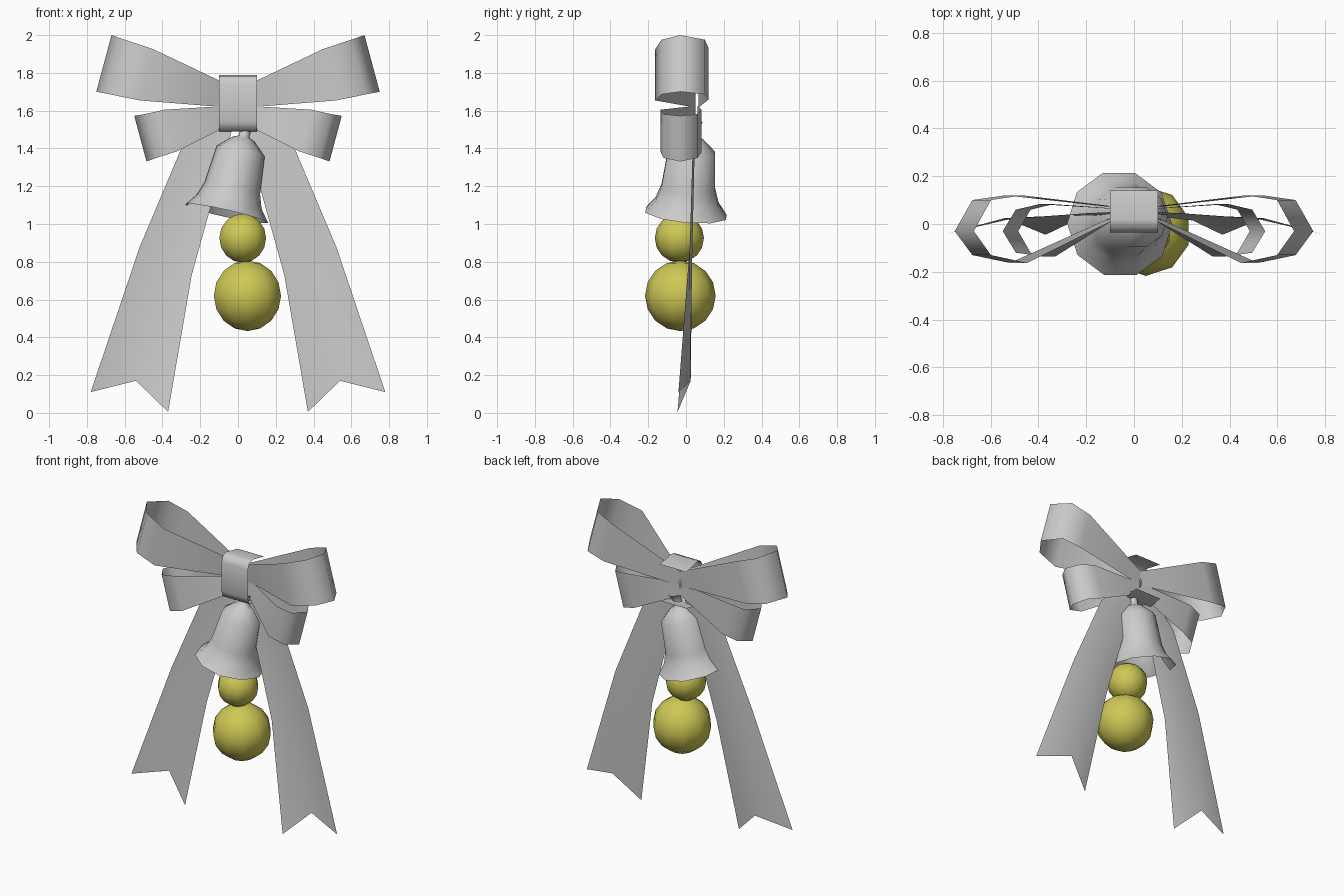
import bpy, bmesh, math
from mathutils import Vector

cube = bpy.data.objects.get("Cube")
if cube:
    bpy.data.objects.remove(cube, do_unlink=True)


def material(name, rgb):
    m = bpy.data.materials.new(name)
    m.use_nodes = True
    m.diffuse_color = (*rgb, 1)
    m.node_tree.nodes["Principled BSDF"].inputs["Base Color"].default_value = (*rgb, 1)
    return m


SILVER = material("silver_grey", (0.6, 0.6, 0.6))
GOLD = material("yellow_gold", (0.62, 0.58, 0.09))


def finish(name, bm, mat, smooth=True):
    mesh = bpy.data.meshes.new(name)
    bm.to_mesh(mesh)
    bm.free()
    mesh.materials.append(mat)
    for p in mesh.polygons:
        p.use_smooth = smooth
    ob = bpy.data.objects.new(name, mesh)
    bpy.context.collection.objects.link(ob)
    return ob


def sheet(name, rows, closed=False, smooth=True):
    """Join rows of points into one open sheet of quads."""
    bm = bmesh.new()
    grid = [[bm.verts.new(p) for p in row] for row in rows]
    for a, b in zip(grid, grid[1:]):
        n = len(a)
        for i in range(n if closed else n - 1):
            j = (i + 1) % n
            bm.faces.new((a[i], a[j], b[j], b[i]))
    bmesh.ops.recalc_face_normals(bm, faces=bm.faces)
    return finish(name, bm, SILVER, smooth)


# Bow loops: path of (distance from knot, depth, half width), tilted by an angle
def loop(name, side, z, angle, path):
    u = Vector((math.cos(angle), 0, math.sin(angle)))
    w = Vector((-math.sin(angle), 0, math.cos(angle)))
    rows = []
    for d, y, h in path:
        row = [Vector((0, y, z)) + u * d + w * k for k in (-h, h)]
        rows.append([(p.x * side, p.y, p.z) for p in row])
    sheet(name, rows)


UPPER = [(0, 0.065, 0.05), (0.12, 0.075, 0.07), (0.52, 0.12, 0.14), (0.66, 0.1, 0.15),
         (0.735, -0.03, 0.155), (0.66, -0.13, 0.15), (0.5, -0.163, 0.14),
         (0.12, 0.01, 0.07), (0, 0.05, 0.05)]
LOWER = [(0, 0.06, 0.04), (0.1, 0.065, 0.06), (0.38, 0.083, 0.115), (0.48, 0.06, 0.12),
         (0.535, -0.03, 0.125), (0.48, -0.12, 0.12), (0.37, -0.135, 0.115),
         (0.1, 0.02, 0.06), (0, 0.05, 0.04)]

# Tails: outer edge, middle and inner edge as (x, y, z), with a notched end
TAIL = [[(0.09, 0.05, 1.6), (0.06, 0.05, 1.57), (0.02, 0.05, 1.54)],
        [(0.3, 0.035, 1.4), (0.2, 0.045, 1.36), (0.07, 0.035, 1.36)],
        [(0.52, 0.02, 0.88), (0.38, 0.032, 0.8), (0.245, 0.015, 0.73)],
        [(0.78, -0.04, 0.11), (0.54, 0.025, 0.17), (0.37, -0.045, 0.005)]]

for side, word in ((1, "left"), (-1, "right")):
    loop(f"upper_loop_{word}", side, 1.66, math.radians(15), UPPER)
    loop(f"lower_loop_{word}", side, 1.59, math.radians(-15), LOWER)
    sheet(f"ribbon_tail_{word}", [[(x * side, y, z) for x, y, z in r] for r in TAIL])

# Knot band, open at the back
KNOT = [(0.14, 1.765), (0.02, 1.79), (-0.02, 1.78), (-0.035, 1.74),
        (-0.035, 1.54), (-0.02, 1.5), (0.02, 1.49), (0.14, 1.515)]
sheet("knot_band", [[(-0.1, y, z), (0.1, y, z)] for y, z in KNOT])

# Bell: lathed profile of (radius, height) on a leaning axis
BELL = [(0.225, 0), (0.175, 0.065), (0.15, 0.14), (0.13, 0.34),
        (0.06, 0.405), (0.028, 0.42), (0.028, 0.47), (0.045, 0.5)]
SIDES = 10
axis = Vector((0.1, 0.04, 0.445)).normalized()
turn = Vector((0, 0, 1)).rotation_difference(axis)
base = Vector((-0.06, 0, 1.055))
rings = []
for r, h in BELL:
    angles = [math.tau * i / SIDES for i in range(SIDES)]
    rings.append([base + turn @ Vector((r * math.cos(a), r * math.sin(a), h)) for a in angles])
sheet("bell", rings, closed=True)

# Hanging beads
for name, centre, radius in (("small_bead", (0.025, -0.035, 0.925), 0.13),
                             ("large_bead", (0.05, -0.03, 0.62), 0.187)):
    bm = bmesh.new()
    bmesh.ops.create_uvsphere(bm, u_segments=10, v_segments=8, radius=radius)
    finish(name, bm, GOLD).location = centre
